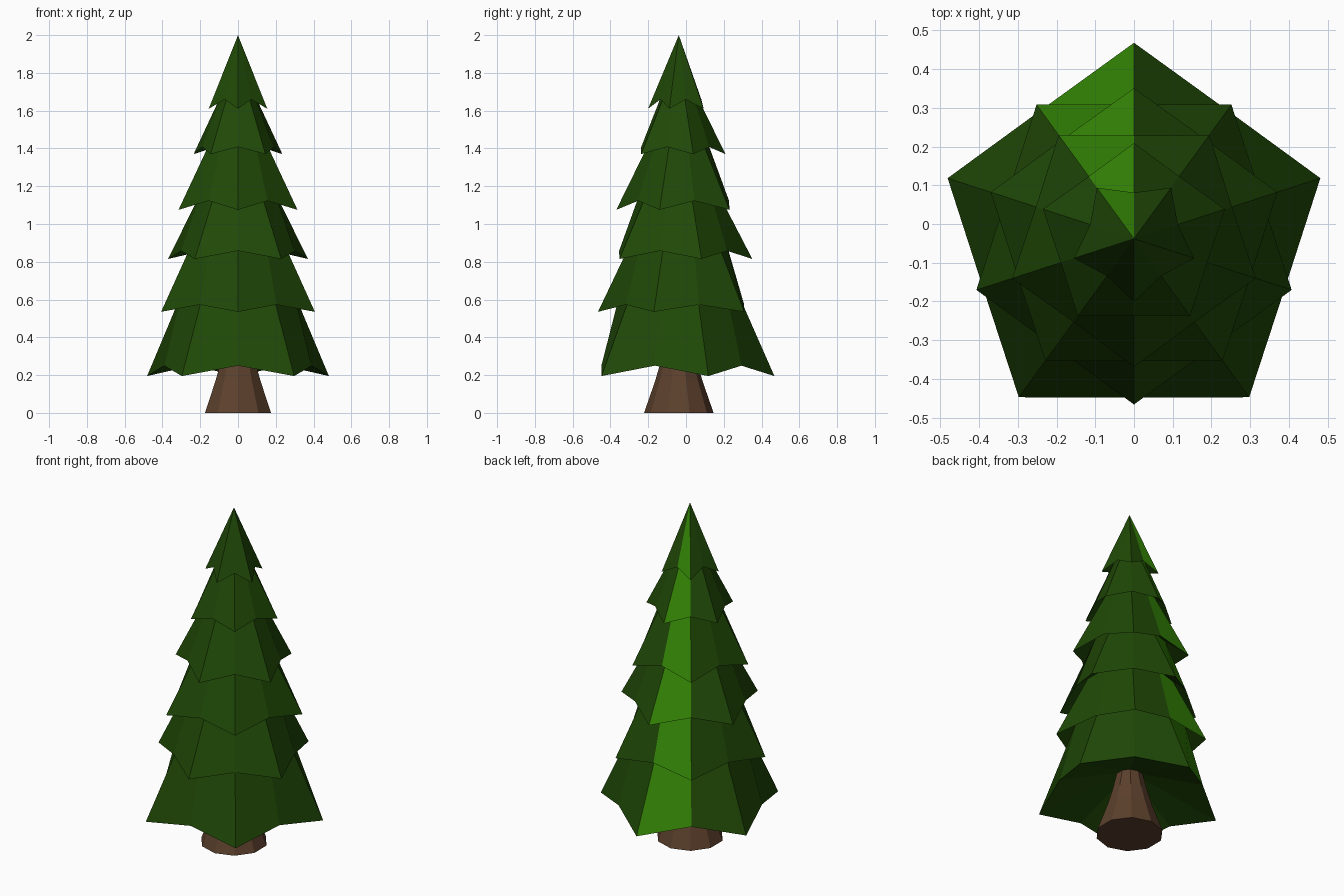
import bpy, bmesh, math

cube = bpy.data.objects.get("Cube")
if cube:
    bpy.data.objects.remove(cube)

SIDES = 10
AXIS_Y = -0.038


def material(name, color):
    m = bpy.data.materials.new(name)
    m.use_nodes = True
    m.diffuse_color = (*color, 1)
    m.node_tree.nodes["Principled BSDF"].inputs["Base Color"].default_value = (*color, 1)
    return m


dark_green = material("dark green", (0.014, 0.066, 0.002))
bright_green = material("bright green", (0.036, 0.25, 0.002))
bark = material("bark brown", (0.108, 0.052, 0.026))


def ring(bm, points):
    """Ring of vertices from (radius, height) pairs, starting at the back."""
    verts = []
    for k, (r, z) in enumerate(points):
        a = math.pi / 2 + k * math.tau / SIDES
        verts.append(bm.verts.new((r * math.cos(a), AXIS_Y + r * math.sin(a), z)))
    return verts


def bridge(bm, low, high):
    """Join two rings and return the faces in order."""
    faces = []
    for k in range(SIDES):
        n = (k + 1) % SIDES
        faces.append(bm.faces.new((low[k], low[n], high[n], high[k])))
    return faces


def finish(bm, name, mats):
    bmesh.ops.recalc_face_normals(bm, faces=bm.faces)
    mesh = bpy.data.meshes.new(name)
    bm.to_mesh(mesh)
    bm.free()
    for m in mats:
        mesh.materials.append(m)
    obj = bpy.data.objects.new(name, mesh)
    bpy.context.collection.objects.link(obj)
    return obj


# Trunk: flared ten-sided column
bm = bmesh.new()
profile = [(0.184, 0), (0.125, 0.17), (0.099, 0.26), (0.066, 0.40)]
rings = [ring(bm, [p] * SIDES) for p in profile]
for low, high in zip(rings, rings[1:]):
    bridge(bm, low, high)
bm.faces.new(rings[0])
bm.faces.new(rings[-1])
finish(bm, "trunk", [bark])

# Foliage: star-rimmed tiers, each turned half a step from the one below;
# every neck rises up inside the hollow of the next tier
# (tip radius, tip height, notch radius, notch height, neck radius, neck height)
tiers = [
    (0.506, 0.195, 0.410, 0.250, 0.310, 0.640),
    (0.428, 0.535, 0.346, 0.573, 0.245, 0.920),
    (0.389, 0.815, 0.316, 0.858, 0.200, 1.180),
    (0.331, 1.075, 0.266, 1.123, 0.142, 1.460),
    (0.247, 1.370, 0.199, 1.408, 0.080, 1.710),
    (0.163, 1.610, 0.119, 1.660, 0, 2.0),
]
bm = bmesh.new()
below = ring(bm, [(0.06, 0.37)] * SIDES)
bm.faces.new(below)
for i, (tip_r, tip_z, notch_r, notch_z, neck_r, neck_z) in enumerate(tiers):
    rim = ring(bm, [(tip_r, tip_z) if (k + i) % 2 == 0 else (notch_r, notch_z)
                    for k in range(SIDES)])
    bridge(bm, below, rim)
    if neck_r:
        below = ring(bm, [(neck_r, neck_z)] * SIDES)
        outer = bridge(bm, rim, below)
    else:
        apex = bm.verts.new((0, AXIS_Y, neck_z))
        outer = [bm.faces.new((rim[k], rim[(k + 1) % SIDES], apex)) for k in range(SIDES)]
    outer[0].material_index = 1  # one bright strip up the back
finish(bm, "foliage", [dark_green, bright_green])
